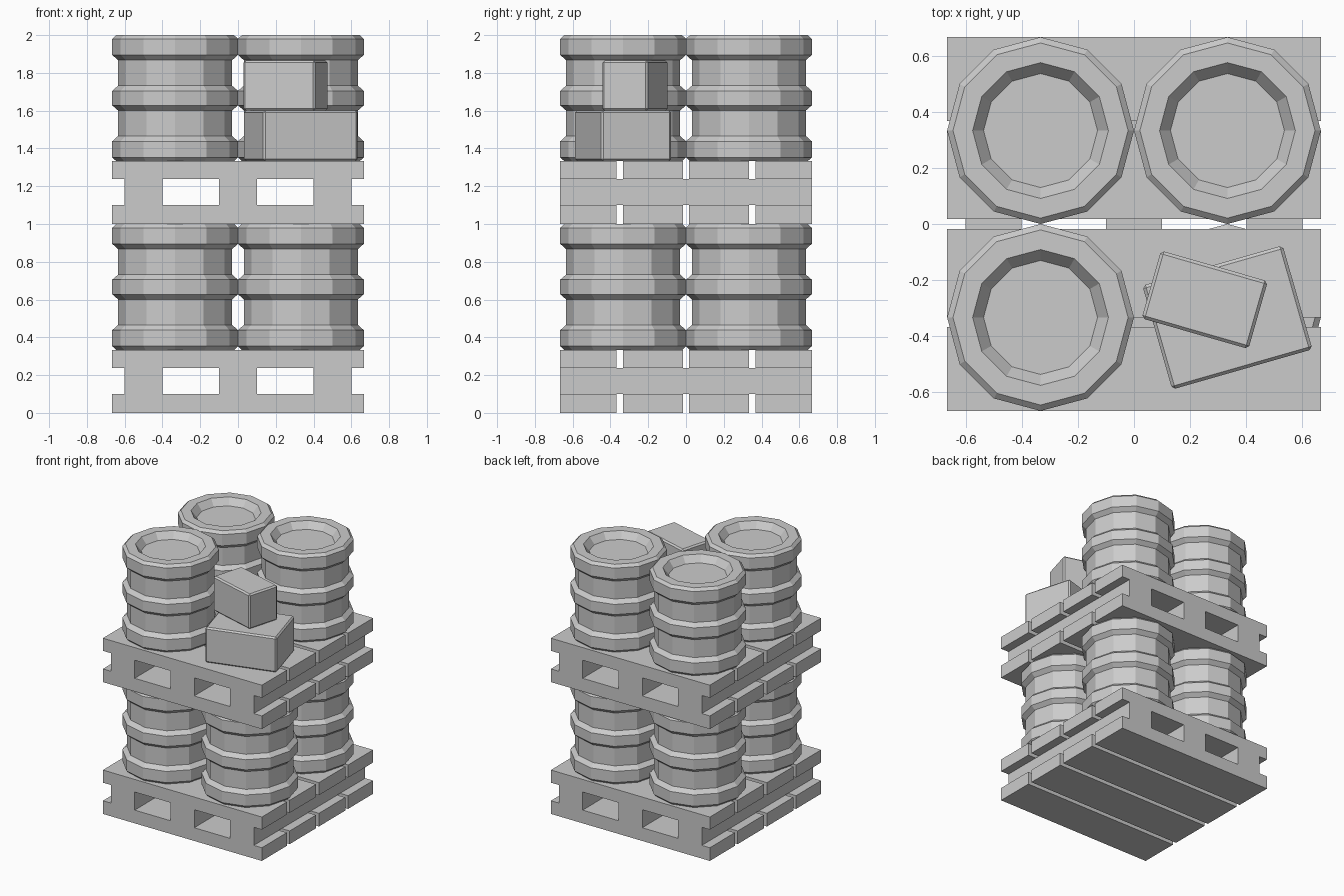
import bpy, bmesh
from math import cos, sin, pi, radians
from mathutils import Matrix

if "Cube" in bpy.data.objects:
    bpy.data.objects.remove(bpy.data.objects["Cube"])


def to_mesh(bm, name):
    bmesh.ops.recalc_face_normals(bm, faces=bm.faces)
    mesh = bpy.data.meshes.new(name)
    bm.to_mesh(mesh)
    bm.free()
    return mesh


def place(name, mesh, loc, angle=0):
    ob = bpy.data.objects.new(name, mesh)
    ob.location = loc
    ob.rotation_euler.z = radians(angle)
    bpy.context.collection.objects.link(ob)
    return ob


def barrel_mesh(sides=12):
    # ribbed drum profile (radius, height) with a recessed lid
    rib, body, rim = 0.333, 0.302, 0.312
    profile = [(rim, 0), (rib, 0.02), (rib, 0.105), (body, 0.133),
               (body, 0.268), (rib, 0.295), (rib, 0.372), (body, 0.399),
               (body, 0.534), (rib, 0.562), (rib, 0.647), (rim, 0.667),
               (0.242, 0.667), (0.203, 0.617)]
    bm = bmesh.new()
    rings = [[bm.verts.new((r * cos(2 * pi * i / sides), r * sin(2 * pi * i / sides), z))
              for i in range(sides)] for r, z in profile]
    for a, b in zip(rings, rings[1:]):
        for i in range(sides):
            j = (i + 1) % sides
            bm.faces.new((a[i], a[j], b[j], b[i]))
    bm.faces.new(rings[0])
    bm.faces.new(rings[-1])
    return to_mesh(bm, "barrel")


def pallet_mesh():
    # one seamless shell: planks above and below three stringers
    xs = [-0.667, -0.6, -0.4, -0.1, 0.1, 0.4, 0.6, 0.667]
    ys = [-0.667, -0.367, -0.333, -0.017, 0.017, 0.333, 0.367, 0.667]
    zs = [0, 0.1, 0.237, 0.333]
    grid = (xs, ys, zs)

    def solid(c):
        if any(not 0 <= c[k] < len(grid[k]) - 1 for k in range(3)):
            return False
        return c[0] in (1, 3, 5) if c[2] == 1 else c[1] % 2 == 0

    bm = bmesh.new()
    for i in range(len(xs) - 1):
        for j in range(len(ys) - 1):
            for k in range(len(zs) - 1):
                cell = (i, j, k)
                if not solid(cell):
                    continue
                for axis in range(3):
                    for side in (0, 1):
                        near = list(cell)
                        near[axis] += 2 * side - 1
                        if solid(near):
                            continue
                        u, v = (axis + 1) % 3, (axis + 2) % 3
                        quad = []
                        for du, dv in ((0, 0), (1, 0), (1, 1), (0, 1)):
                            p = list(cell)
                            p[axis] += side
                            p[u] += du
                            p[v] += dv
                            quad.append(bm.verts.new([grid[n][p[n]] for n in range(3)]))
                        bm.faces.new(quad if side else quad[::-1])
    bmesh.ops.remove_doubles(bm, verts=bm.verts, dist=1e-4)
    bmesh.ops.dissolve_limit(bm, angle_limit=0.01, verts=bm.verts, edges=bm.edges)
    return to_mesh(bm, "pallet")


def crate_mesh(size):
    # box with a narrow chamfer on every edge
    bm = bmesh.new()
    bmesh.ops.create_cube(bm, size=1, matrix=Matrix.Diagonal((*size, 1)))
    bmesh.ops.bevel(bm, geom=bm.edges[:], offset=0.011, segments=1,
                    affect='EDGES', profile=0.5)
    return to_mesh(bm, "crate")


barrel, pallet = barrel_mesh(), pallet_mesh()

# two pallet levels with barrels; the upper front right spot holds crates
for level, base in (("lower", 0), ("upper", 1.0)):
    place(level + "_pallet", pallet, (0, 0, base))
    for yname, y in (("front", -0.333), ("back", 0.333)):
        for xname, x in (("left", -0.333), ("right", 0.333)):
            if (level, yname, xname) != ("upper", "front", "right"):
                place(f"{level}_barrel_{yname}_{xname}", barrel, (x, y, base + 0.333))

place("large_crate", crate_mesh((0.52, 0.385, 0.267)), (0.333, -0.333, 1.4665), 16)
place("small_crate", crate_mesh((0.396, 0.251, 0.265)), (0.252, -0.27, 1.7325), -16)
